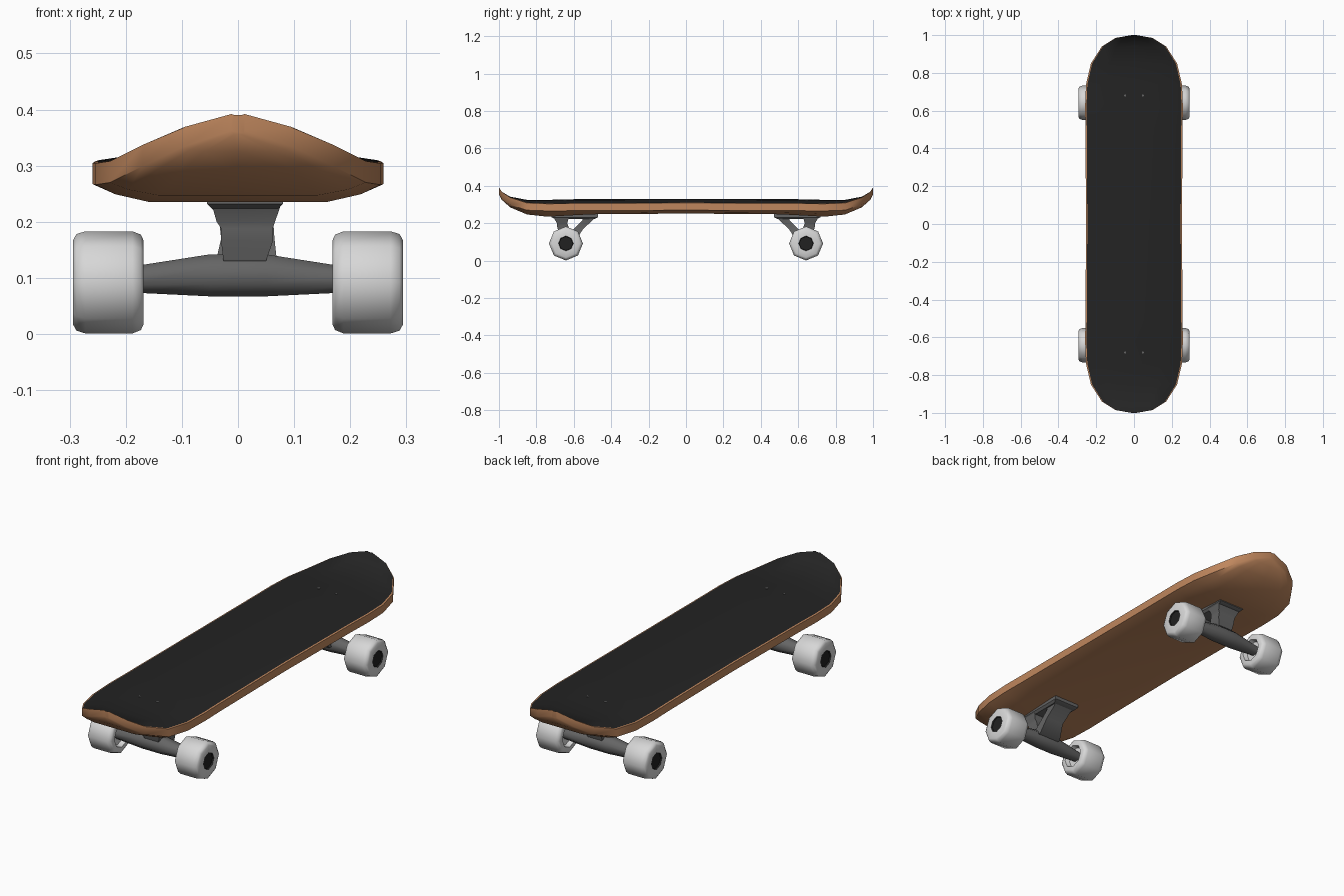
import bpy, bmesh, math

if "Cube" in bpy.data.objects:
    bpy.data.objects.remove(bpy.data.objects["Cube"], do_unlink=True)


def material(name, r, g, b):
    m = bpy.data.materials.new(name)
    m.use_nodes = True
    m.diffuse_color = (r, g, b, 1)
    bsdf = m.node_tree.nodes["Principled BSDF"]
    bsdf.inputs["Base Color"].default_value = (r, g, b, 1)
    bsdf.inputs["Roughness"].default_value = 0.8
    return m


WOOD = material("maple wood", 0.52, 0.24, 0.11)
GRIP = material("black grip", 0.017, 0.017, 0.017)
METAL = material("grey metal", 0.13, 0.13, 0.13)
URETHANE = material("pale urethane", 0.68, 0.68, 0.68)
HUB = material("dark hub", 0.015, 0.015, 0.015)


def loft(name, rings, mats, mirror=(False, False), angle=60, rule=None):
    """Skin a row of equal rings, cap both ends, mirror about the world planes."""
    bm = bmesh.new()
    rows = [[bm.verts.new(p) for p in ring] for ring in rings]
    n = len(rows[0])
    for a, b in zip(rows, rows[1:]):
        for i in range(n):
            j = (i + 1) % n
            f = bm.faces.new((a[i], a[j], b[j], b[i]))
            if rule:
                f.material_index = rule(i, a)
    for row in (rows[0], rows[-1]):
        f = bm.faces.new(row)
        if rule:
            f.material_index = rule(-1, row)
    bmesh.ops.recalc_face_normals(bm, faces=bm.faces)
    mesh = bpy.data.meshes.new(name)
    bm.to_mesh(mesh)
    bm.free()
    for m in mats:
        mesh.materials.append(m)
    mesh.polygons.foreach_set("use_smooth", [True] * len(mesh.polygons))
    mesh.set_sharp_from_angle(angle=math.radians(angle))
    obj = bpy.data.objects.new(name, mesh)
    bpy.context.collection.objects.link(obj)
    if any(mirror):
        mod = obj.modifiers.new("Mirror", "MIRROR")
        mod.use_axis = (mirror[0], mirror[1], False)
        mod.use_mirror_merge = False
    return obj


def circle(axis, pos, r, n, cx=0, cy=0, cz=0):
    """Ring of n points around the x or z axis."""
    pts = []
    for k in range(n):
        t = 2 * math.pi * k / n
        u, v = r * math.cos(t), r * math.sin(t)
        pts.append((pos, cy + u, cz + v) if axis == "x" else (cx + u, cy + v, pos))
    return pts


def rect(z, y0, y1, x0, x1):
    return [(x0, y0, z), (x1, y0, z), (x1, y1, z), (x0, y1, z)]


# Deck: y, half width, edge top, crown top, underside
stations = [
    (0, 0.254, 0.308, 0.330, 0.252),
    (0.5, 0.257, 0.306, 0.330, 0.248),
    (0.62, 0.259, 0.305, 0.328, 0.242),
    (0.74, 0.254, 0.304, 0.325, 0.235),
    (0.85, 0.228, 0.308, 0.325, 0.247),
    (0.94, 0.170, 0.337, 0.342, 0.285),
    (0.985, 0.098, 0.367, 0.368, 0.325),
    (1.0, 0.012, 0.390, 0.390, 0.355),
]


def deck_ring(y, w, edge, crown, under):
    low = edge - min(0.038, (edge - under) * 0.8)
    half = [(1, low), (1, edge), (0.972, edge + 0.002), (0.55, edge + (crown - edge) * 0.8)]
    base = [(0.62, under), (0.86, under + (low - under) * 0.45)]
    right = base + half
    left = [(-x, z) for x, z in reversed(right)]
    return [(x * w, y, z) for x, z in right + [(0, crown)] + left + [(0, under)]]


rows = [deck_ring(-s[0], *s[1:]) for s in reversed(stations[1:])]
rows += [deck_ring(*s) for s in stations]
loft("deck", rows, [WOOD, GRIP], angle=50, rule=lambda i, row: int(4 <= i <= 7))

# Wheels: lathe profile from the inner recess to the hub
AXLE_Y, AXLE_Z = 0.642, 0.092
profile = [(0.190, 0.02), (0.190, 0.050), (0.168, 0.056), (0.168, 0.074), (0.173, 0.085),
           (0.188, 0.091), (0.272, 0.091), (0.288, 0.086), (0.294, 0.075),
           (0.294, 0.040), (0.288, 0.037), (0.288, 0.01)]
loft("wheels", [circle("x", x, r, 8, cy=AXLE_Y, cz=AXLE_Z) for x, r in profile],
     [URETHANE, HUB], (True, True),
     rule=lambda i, row: int(row[0].co.x > 0.285 and (row[0].co.y - AXLE_Y) < 0.0405))

# Hangers: tapered axle housing
hanger = []
for x, low, high, depth in [(-0.19, 0.072, 0.122, 0.026), (-0.05, 0.064, 0.145, 0.042),
                            (0.05, 0.064, 0.145, 0.042), (0.19, 0.072, 0.122, 0.026)]:
    mid, rz = (low + high) / 2, (high - low) / 2
    hanger.append([(x, AXLE_Y + depth * math.cos(t), mid + rz * math.sin(t))
                   for t in [math.pi * (k + 0.5) / 4 for k in range(8)]])
loft("truck_hangers", hanger, [METAL], (False, True))

# Base plates against the underside
loft("truck_base_plates", [rect(0.256, 0.47, 0.72, -0.055, 0.08),
                           rect(0.232, 0.47, 0.72, -0.055, 0.08),
                           rect(0.222, 0.49, 0.70, -0.045, 0.07)], [METAL], (False, True), 30)

# Outer bushings between plate and hanger
loft("truck_bushings", [rect(0.235, 0.625, 0.71, -0.048, 0.078),
                        rect(0.200, 0.635, 0.69, -0.038, 0.066),
                        rect(0.188, 0.630, 0.69, -0.030, 0.062),
                        rect(0.165, 0.625, 0.685, -0.030, 0.062),
                        rect(0.130, 0.615, 0.675, -0.026, 0.050)], [METAL], (False, True))

# Inner pivot arms sloping down to the hanger
loft("truck_pivot_arms", [rect(0.240, 0.475, 0.545, -0.045, 0.07),
                          rect(0.215, 0.500, 0.555, -0.035, 0.062),
                          rect(0.170, 0.550, 0.600, -0.030, 0.065),
                          rect(0.105, 0.590, 0.660, -0.045, 0.072)], [METAL], (False, True))

# Mounting bolt heads just proud of the grip
for row, y in (("outer", 0.68), ("inner", 0.507)):
    loft(row + "_bolts", [circle("z", z, 0.006, 6, cx=0.047, cy=y) for z in (0.31, 0.327)],
         [METAL], (True, True))
